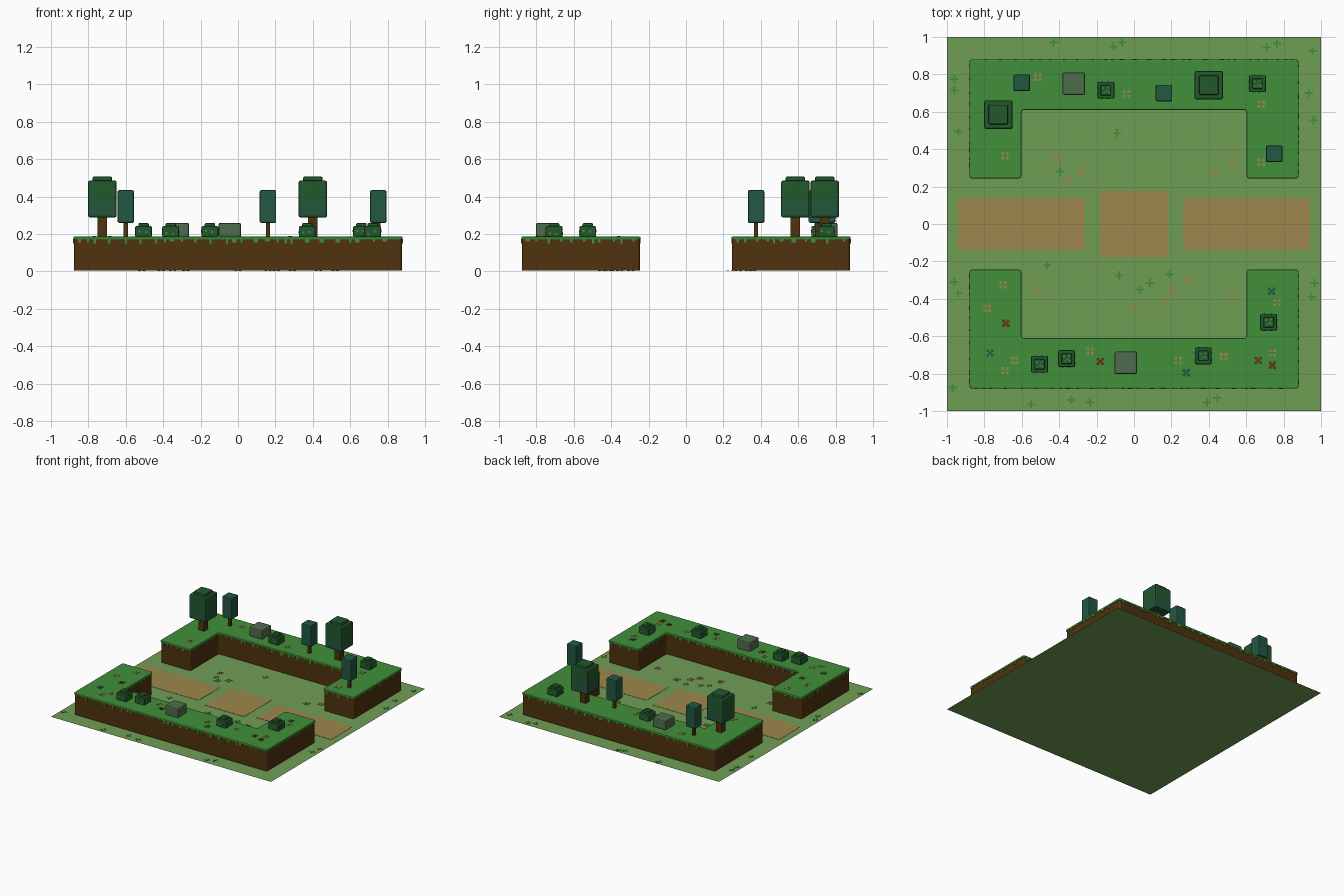
import bpy, bmesh, random
from mathutils import Matrix, Vector

random.seed(4)
if "Cube" in bpy.data.objects:
    bpy.data.objects.remove(bpy.data.objects["Cube"], do_unlink=True)


def material(name, rgb):
    """Flat colour given as 8-bit display values, stored as linear."""
    lin = [((c / 255 + 0.055) / 1.055) ** 2.4 for c in rgb] + [1]
    m = bpy.data.materials.new(name)
    m.use_nodes = True
    m.diffuse_color = lin
    bsdf = m.node_tree.nodes["Principled BSDF"]
    bsdf.inputs["Base Color"].default_value = lin
    bsdf.inputs["Roughness"].default_value = 0.9
    return m


MEADOW = material("meadow green", (112, 158, 84))
PATH = material("path tan", (157, 135, 76))
GRASS = material("grass green", (65, 144, 58))
DIRT = material("dirt brown", (80, 50, 14))
LEAF = material("dark leaf green", (34, 88, 44))
SHADE_LEAF = material("shaded leaf green", (34, 86, 56))
TEAL = material("blue green", (34, 88, 66))
ROCK = material("mossy rock", (80, 108, 78))
RUST = material("rust flower", (100, 52, 18))

TOP = 0.186      # height of the raised banks


def finish(name, bm, mats, bevel=0.0):
    bmesh.ops.recalc_face_normals(bm, faces=bm.faces)
    me = bpy.data.meshes.new(name)
    bm.to_mesh(me)
    bm.free()
    for m in mats:
        me.materials.append(m)
    ob = bpy.data.objects.new(name, me)
    bpy.context.collection.objects.link(ob)
    if bevel:
        mod = ob.modifiers.new("soft_edges", "BEVEL")
        mod.width = bevel
        mod.segments = 2
        mod.limit_method = "ANGLE"
        mod.angle_limit = 0.8
    return ob


def add_box(bm, x, y, z0, sx, sy, z1, slot=0):
    """Box centred on x, y and standing between z0 and z1."""
    mat = Matrix.Translation((x, y, (z0 + z1) / 2)) @ Matrix.Diagonal((sx, sy, z1 - z0, 1))
    made = bmesh.ops.create_cube(bm, size=1, matrix=mat)
    for f in {f for v in made["verts"] for f in v.link_faces}:
        f.material_index = slot


def boxes(name, mats, parts, bevel=0.0):
    bm = bmesh.new()
    for p in parts:
        add_box(bm, *p)
    return finish(name, bm, mats, bevel)


# Meadow sheet and the three bare paths
bm = bmesh.new()
bmesh.ops.create_grid(bm, x_segments=1, y_segments=1, size=1)
finish("meadow", bm, [MEADOW])
for name, x, w, d in (("left_path", 0.602, 0.68, 0.275), ("right_path", -0.602, 0.68, 0.275),
                      ("middle_path", 0, 0.36, 0.355)):
    boxes(name, [PATH], [(x, 0, 0.001, w, d, 0.003)])

# Raised U-shaped banks
HALF = [(-0.88, 0.243), (-0.602, 0.243), (-0.602, 0.61), (0.602, 0.61)]
HALF += [(0.602, 0.243), (0.88, 0.243), (0.88, 0.88), (-0.88, 0.88)]


def slab(name, outline, z0, z1, mat, bevel):
    bm = bmesh.new()
    face = bm.faces.new([bm.verts.new((x, y, z0)) for x, y in outline])
    ext = bmesh.ops.extrude_face_region(bm, geom=[face])
    for v in ext["geom"]:
        if isinstance(v, bmesh.types.BMVert):
            v.co.z = z1
    upright = [e for e in bm.edges if abs(e.verts[0].co.z - e.verts[1].co.z) > 1e-4]
    bmesh.ops.bevel(bm, geom=upright, offset=0.015, segments=3, profile=0.5, affect="EDGES")
    return finish(name, bm, [mat], bevel)


def inset(outline, d):
    """Shrink the right-angled outline by d."""
    out = []
    for i, p in enumerate(outline):
        a, b, c = Vector(outline[i - 1]), Vector(p), Vector(outline[(i + 1) % len(outline)])
        e, f = (b - a).normalized(), (c - b).normalized()
        out.append(tuple(b + d * (Vector((-e.y, e.x)) + Vector((-f.y, f.x)))))
    return out


def grass_drips(name, outline):
    """Little square tufts hanging over the top of the dirt."""
    bm = bmesh.new()
    for i, p in enumerate(outline):
        a, b = Vector(p), Vector(outline[(i + 1) % len(outline)])
        along = (b - a).normalized()
        s = 0.03
        while s < (b - a).length - 0.025:
            q = a + along * s
            w = random.choice((0.012, 0.012, 0.024))
            drop = random.choice((0.01, 0.016, 0.022))
            sx, sy = (w, 0.01) if abs(along.x) > 0.5 else (0.01, w)
            add_box(bm, q.x, q.y, TOP - 0.016 - drop, sx, sy, TOP - 0.012)
            s += random.uniform(0.03, 0.09)
    finish(name, bm, [GRASS])


for side, outline in (("back", HALF), ("front", [(x, -y) for x, y in reversed(HALF)])):
    core = inset(outline, 0.004)
    slab(side + "_bank_dirt", core, 0.006, TOP - 0.01, DIRT, 0)
    slab(side + "_bank_grass", outline, TOP - 0.017, TOP, GRASS, 0.006)
    grass_drips(side + "_grass_drips", core)

# Broad trees: trunk, two-tone crown and small cap
for n, (x, y) in enumerate([(-0.725, 0.585), (0.4, 0.742)], 1):
    boxes(f"broad_tree_trunk_{n}", [DIRT], [(x, y, TOP - 0.005, 0.05, 0.05, 0.3)])
    bm = bmesh.new()
    add_box(bm, x, y, 0.288, 0.152, 0.152, 0.486)
    cut = bmesh.ops.bisect_plane(bm, geom=bm.verts[:] + bm.edges[:] + bm.faces[:],
                                 plane_co=(0, 0, 0.385), plane_no=(0, 0, 1))
    for f in bm.faces:
        f.material_index = int(f.calc_center_median().z < 0.385)
    finish(f"broad_tree_crown_{n}", bm, [LEAF, SHADE_LEAF], 0.01)
    boxes(f"broad_tree_cap_{n}", [LEAF], [(x, y, 0.475, 0.104, 0.104, 0.507)], 0.007)

# Slim trees
for n, (x, y) in enumerate([(-0.6, 0.755), (0.16, 0.7), (0.75, 0.375)], 1):
    boxes(f"slim_tree_trunk_{n}", [DIRT], [(x, y, TOP - 0.005, 0.022, 0.022, 0.27)])
    boxes(f"slim_tree_crown_{n}", [TEAL], [(x, y, 0.26, 0.088, 0.088, 0.434)], 0.007)

# Bushes with bright leaf specks
BUSHES = [(-0.15, 0.715), (0.66, 0.75), (-0.505, -0.75), (-0.36, -0.72), (0.37, -0.705), (0.72, -0.525)]
for n, (x, y) in enumerate(BUSHES, 1):
    boxes(f"bush_{n}", [LEAF], [(x, y, TOP - 0.002, 0.09, 0.09, 0.242)], 0.007)
    boxes(f"bush_cap_{n}", [LEAF], [(x, y, 0.235, 0.056, 0.056, 0.258)], 0.006)
    specks = []
    for dx, dy in [(-0.014, 0.012), (0.012, 0.014), (0.004, -0.004), (-0.01, -0.014), (0.016, -0.012)]:
        specks.append((x + dx, y + dy, 0.255, 0.009, 0.009, 0.26))
    for s in (-1, 1):
        for t in (-0.022, 0.012):
            z = TOP + random.uniform(0.004, 0.028)
            specks.append((x + s * 0.045, y + t, z, 0.003, 0.011, z + 0.011))
            specks.append((x + t, y + s * 0.045, z, 0.011, 0.003, z + 0.011))
    boxes(f"bush_specks_{n}", [GRASS], specks)

# Rocks
for n, (x, y) in enumerate([(-0.322, 0.75), (-0.044, -0.742)], 1):
    boxes(f"rock_{n}", [ROCK], [(x, y, TOP - 0.004, 0.12, 0.12, 0.26)], 0.009)


def scatter(name, mat, spots, z, kind):
    """Flat plants at spots in hundredths: open petals, a cross or a plus."""
    p = 0.012
    corners = [(i, j) for i in (-1, 1) for j in (-1, 1)]
    parts = []
    for x, y in spots:
        x, y = x / 100, y / 100
        if kind == "plus":
            parts.append((x, y, z, 0.045, 0.01, z + 0.002))
            parts.append((x, y, z, 0.01, 0.045, z + 0.0025))
            continue
        parts += [(x + i * p, y + j * p, z, 0.015, 0.015, z + 0.003) for i, j in corners]
        if kind == "cross":
            parts.append((x, y, z, 0.018, 0.018, z + 0.004))
    boxes(name, [mat], parts)


# Flowers on the banks
scatter("bank_tan_flowers", PATH, [
    (-51.5, 78.5), (-4, 69.5), (-69, 36.5), (68, 64), (68, 33), (-70, -32.5), (-78.5, -45),
    (-69, -78.5), (-64, -73), (-23.5, -68), (23.5, -73), (48, -71), (76.5, -42), (74, -69)],
    TOP - 0.001, "petals")
scatter("bank_rust_flowers", RUST, [(-68.5, -53), (-18, -73.5), (66.5, -73), (74, -75.5)],
        TOP - 0.001, "cross")
scatter("bank_blue_flowers", TEAL, [(-77, -69), (28, -79.5), (73.5, -36)], TOP - 0.001, "cross")

# Flowers and grass tufts on the meadow
scatter("meadow_flowers", PATH, [
    (-41, 35.5), (-28, 28), (-35, 23.5), (43, 28), (52, 33.5), (-51.5, -35.5), (0, -45),
    (16, -41.5), (20.5, -35.5), (29, -29.5), (52, -38)], 0.001, "petals")
scatter("meadow_tufts", GRASS, [
    (-43, 97), (-11, 95), (-6.5, 97), (71, 94.5), (76.5, 96.5), (95.5, 92.5), (-96, 77.5),
    (-96, 71.5), (-94, 49.5), (93.5, 70), (96, 55.5), (-9, 48.5), (-39.5, 28), (-46.5, -22),
    (-8, -27.5), (19, -27), (3, -35), (8.5, -31.5), (-96, -31), (-94, -37), (96.5, -31.5),
    (95, -39), (-97, -87.5), (-55, -96.5), (-33.5, -94), (-23.5, -95.5), (39, -95.5), (44.5, -93)],
    0.001, "plus")
